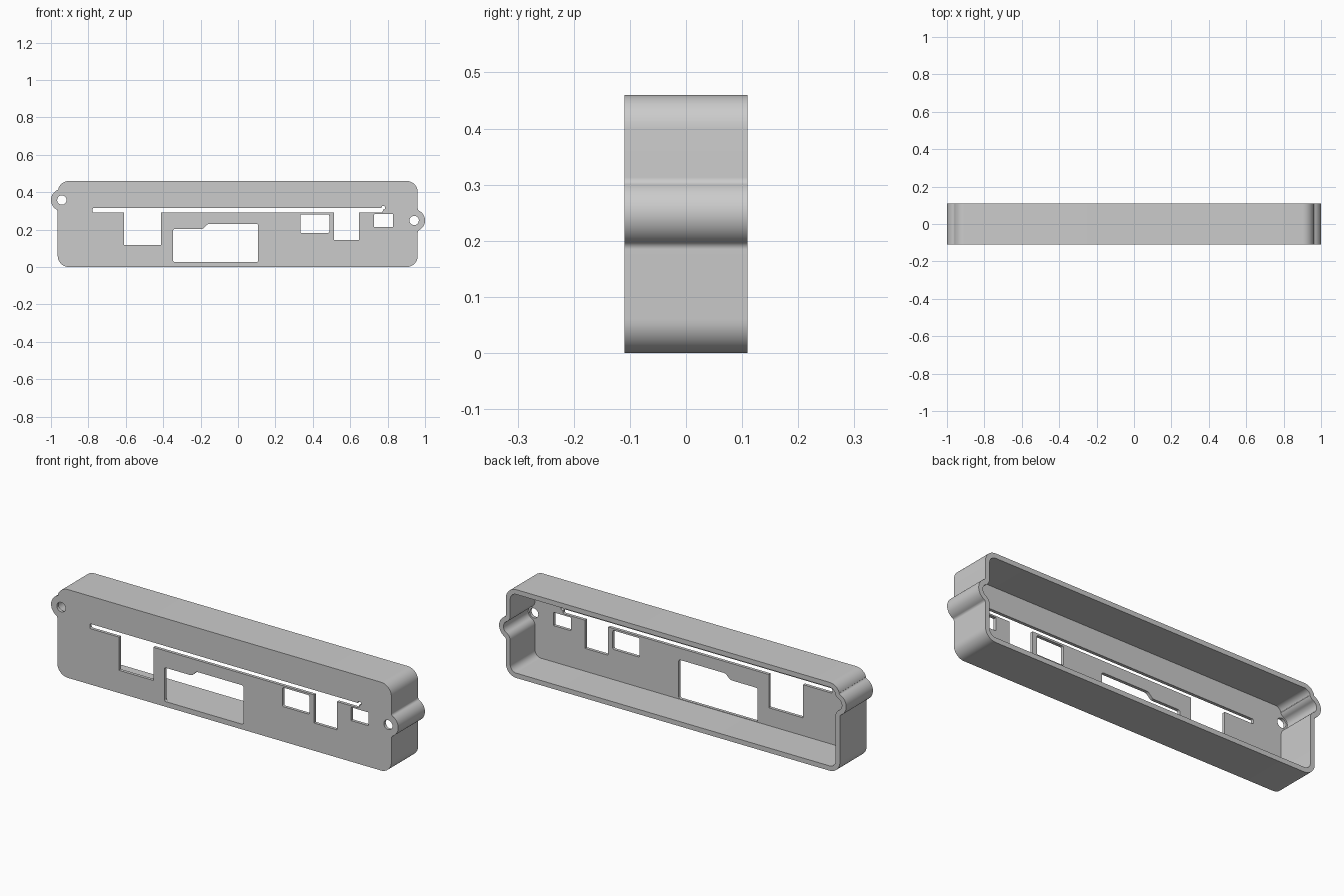
import bpy, bmesh
from math import atan2, pi, sqrt, cos, sin, radians
from mathutils import Vector

cube = bpy.data.objects.get("Cube")
if cube:
    bpy.data.objects.remove(cube, do_unlink=True)

DEPTH = 0.11       # half depth
WALL = 0.025
PLATE = 0.016
LEFT, RIGHT, TOP = -0.964, 0.961, 0.46
CORNER, LUG, FILLET, HOLE = 0.06, 0.058, 0.014, 0.025
left_lug = Vector((LEFT + 0.022, 0.358))
right_lug = Vector((RIGHT - 0.019, 0.249))

grey = bpy.data.materials.new("plain grey")
grey.use_nodes = True
colour = (0.6, 0.6, 0.6, 1)
grey.diffuse_color = colour
grey.node_tree.nodes["Principled BSDF"].inputs["Base Color"].default_value = colour


def arc(centre, radius, start, end, turn=1, steps=10):
    """Points along an arc, going the given way round."""
    sweep = (end - start) * turn % (2 * pi) * turn
    return [centre + radius * Vector((cos(start + sweep * i / steps),
                                      sin(start + sweep * i / steps)))
            for i in range(steps + 1)]


def toward(a, b):
    return atan2(b.y - a.y, b.x - a.x)


def wall_fillet(lug, wall_x, side, up):
    """Centre of the fillet joining a lug to a straight end wall."""
    x = wall_x + side * FILLET
    return Vector((x, lug.y + up * sqrt((LUG + FILLET) ** 2 - (x - lug.x) ** 2)))


def outline(inset):
    """Rounded body with two blended screw lugs, offset inward by inset."""
    r, lug_r, fil_r = CORNER - inset, LUG - inset, FILLET + inset
    c = CORNER
    top_left = Vector((LEFT + c, TOP - c))
    low = wall_fillet(right_lug, RIGHT, 1, -1)
    high = wall_fillet(right_lug, RIGHT, 1, 1)
    under = wall_fillet(left_lug, LEFT, -1, -1)
    # fillet between the left lug and the upper corner
    gap = top_left - left_lug
    half = gap.length / 2
    reach = sqrt((LUG + FILLET) ** 2 - half ** 2)
    over = left_lug + gap / 2 + Vector((-gap.y, gap.x)).normalized() * reach

    pts = arc(Vector((RIGHT - c, c)), r, -pi / 2, 0)
    pts += arc(low, fil_r, pi, toward(low, right_lug), -1)
    pts += arc(right_lug, lug_r, toward(right_lug, low), toward(right_lug, high), 1, 20)
    pts += arc(high, fil_r, toward(high, right_lug), pi, -1)
    pts += arc(Vector((RIGHT - c, TOP - c)), r, 0, pi / 2)
    pts += arc(top_left, r, pi / 2, toward(top_left, over))
    pts += arc(over, fil_r, toward(over, top_left), toward(over, left_lug), -1)[1:-1]
    pts += arc(left_lug, lug_r, toward(left_lug, over), toward(left_lug, under), 1, 20)
    pts += arc(under, fil_r, toward(under, left_lug), 0, -1)[1:]
    pts += arc(Vector((LEFT + c, c)), r, pi, 3 * pi / 2)
    return pts


def rounded(points, r):
    """Polygon with every corner softened."""
    pts = [Vector(p) for p in points]
    if not r:
        return pts
    out = []
    for i, p in enumerate(pts):
        a = p + (pts[i - 1] - p).normalized() * r
        b = p + (pts[(i + 1) % len(pts)] - p).normalized() * r
        for k in range(5):
            t = k / 4
            out.append(a * (1 - t) ** 2 + p * 2 * t * (1 - t) + b * t * t)
    return out


def box(x0, x1, z0, z1, r=0):
    return rounded([(x0, z0), (x1, z0), (x1, z1), (x0, z1)], r)


def prism(name, points, y0, y1):
    """Extrude a front profile from y0 back to y1."""
    bm = bmesh.new()
    face = bm.faces.new([bm.verts.new((p.x, y0, p.y)) for p in points])
    new = bmesh.ops.extrude_face_region(bm, geom=[face])["geom"]
    bmesh.ops.translate(bm, vec=(0, y1 - y0, 0),
                        verts=[v for v in new if isinstance(v, bmesh.types.BMVert)])
    bmesh.ops.remove_doubles(bm, verts=bm.verts, dist=1e-5)
    bmesh.ops.recalc_face_normals(bm, faces=bm.faces)
    mesh = bpy.data.meshes.new(name)
    bm.to_mesh(mesh)
    bm.free()
    mesh.materials.append(grey)
    obj = bpy.data.objects.new(name, mesh)
    bpy.context.collection.objects.link(obj)
    return obj


def cut(target, cutter):
    """Subtract the cutter and discard it."""
    cutter.hide_render = True
    bpy.context.view_layer.objects.active = target
    mod = target.modifiers.new("cut", "BOOLEAN")
    mod.operation, mod.solver, mod.object = "DIFFERENCE", "EXACT", cutter
    bpy.ops.object.modifier_apply(modifier=mod.name)
    bpy.data.objects.remove(cutter, do_unlink=True)


# Open-backed tray
housing = prism("panel_housing", outline(0), -DEPTH, DEPTH)
cut(housing, prism("cavity", outline(WALL), -DEPTH + PLATE, DEPTH + 0.1))

# Openings through the front plate
stepped = [(-0.347, 0.027), (0.108, 0.027), (0.108, 0.23),
           (-0.162, 0.23), (-0.189, 0.203), (-0.347, 0.203)]
openings = {
    "board_slot": box(-0.777, 0.774, 0.291, 0.316, 0.008),
    "slot_relief": arc(Vector((0.777, 0.317)), 0.01, 0, 2 * pi, 1, 16)[:-1] or [],
    "wide_notch": box(-0.609, -0.411, 0.118, 0.303),
    "narrow_notch": box(0.514, 0.648, 0.144, 0.303),
    "stepped_window": rounded(stepped, 0.01),
    "port_window": box(0.333, 0.488, 0.182, 0.281, 0.008),
    "small_window": box(0.728, 0.83, 0.214, 0.283, 0.003),
}
# A full turn has no net sweep, so round holes are made from two half arcs
for name, centre, r in (("slot_relief", Vector((0.777, 0.317)), 0.01),
                        ("left_hole", left_lug, HOLE),
                        ("right_hole", right_lug, HOLE)):
    openings[name] = arc(centre, r, 0, pi)[:-1] + arc(centre, r, pi, 2 * pi)[:-1]

for name, points in openings.items():
    cut(housing, prism(name, points, -DEPTH - 0.05, -DEPTH + PLATE + 0.02))

# Smooth curved walls, crisp edges
bpy.ops.object.select_all(action="DESELECT")
housing.select_set(True)
bpy.context.view_layer.objects.active = housing
bpy.ops.object.shade_smooth_by_angle(angle=radians(30))
